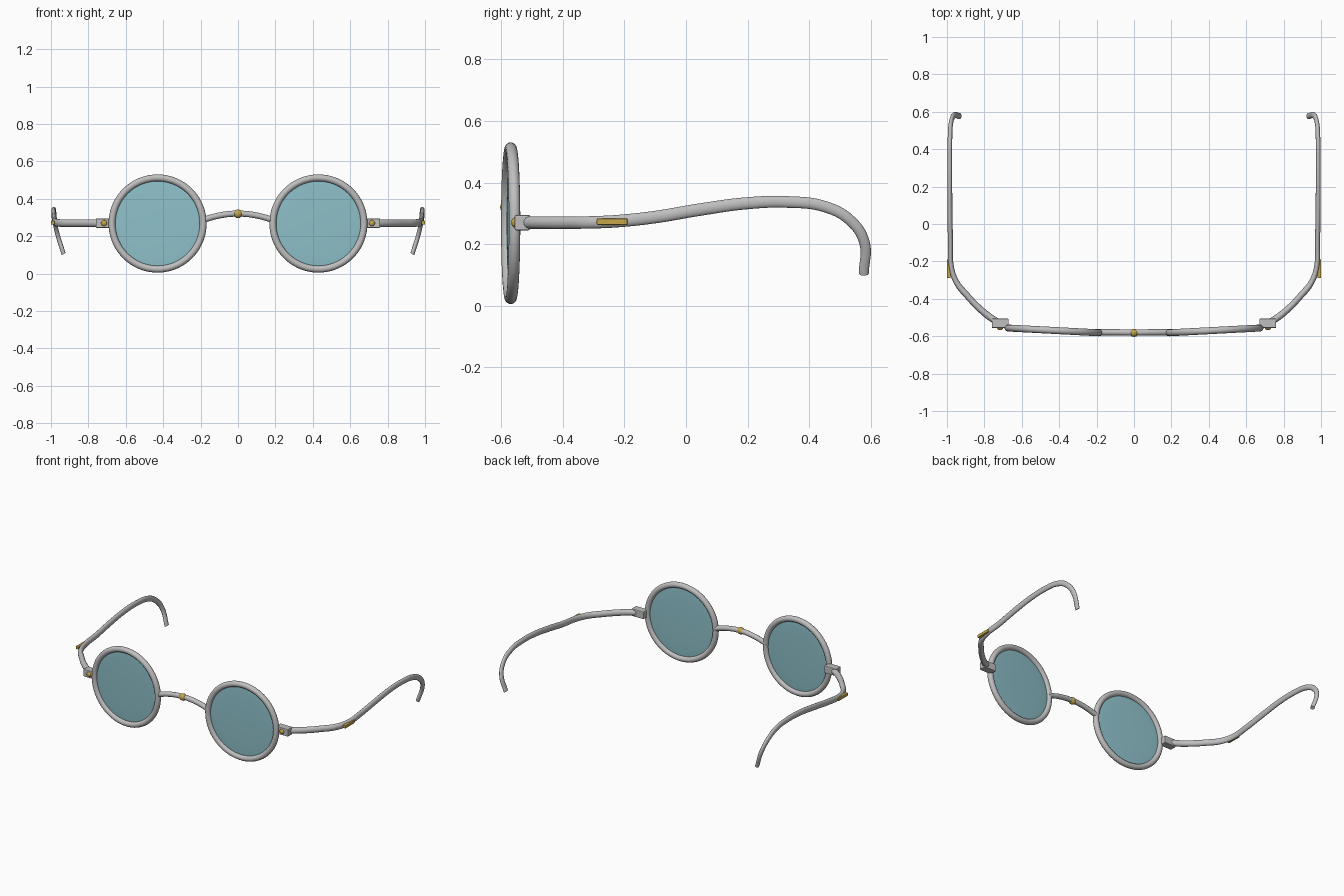
import bpy
import math
from mathutils import Vector

cube = bpy.data.objects.get("Cube")
if cube:
    bpy.data.objects.remove(cube)


def material(name, color):
    m = bpy.data.materials.new(name)
    m.use_nodes = True
    m.diffuse_color = (*color, 1)
    bsdf = next(n for n in m.node_tree.nodes if n.type == "BSDF_PRINCIPLED")
    bsdf.inputs["Base Color"].default_value = (*color, 1)
    return m


silver = material("silver metal", (0.52, 0.52, 0.52))
gold = material("gold metal", (0.56, 0.38, 0.07))
tint = material("blue tinted glass", (0.27, 0.53, 0.59))


def finish(name, mat, smooth=True):
    ob = bpy.context.object
    ob.name = name
    ob.data.materials.append(mat)
    if smooth:
        bpy.ops.object.shade_smooth_by_angle(angle=math.radians(40))
    return ob


def ball(name, mat, loc, scale, rot=(0, 0, 0)):
    bpy.ops.mesh.primitive_uv_sphere_add(segments=48, ring_count=24, radius=1,
                                         location=loc, rotation=rot)
    bpy.context.object.scale = scale
    return finish(name, mat)


def box(name, mat, loc, size, bevel):
    bpy.ops.mesh.primitive_cube_add(size=1, location=loc)
    ob = finish(name, mat, False)
    ob.scale = size
    bpy.ops.object.transform_apply(location=False, rotation=False, scale=True)
    mod = ob.modifiers.new("soft edges", "BEVEL")
    mod.width = bevel
    mod.segments = 2
    return ob


def wire(name, points, radius, squash=1.0, taper=1.0):
    """Smooth round wire through the points, flattened along x by squash."""
    curve = bpy.data.curves.new(name, "CURVE")
    curve.dimensions = "3D"
    curve.bevel_depth = radius
    curve.bevel_resolution = 5
    curve.resolution_u = 8
    curve.use_fill_caps = True
    spline = curve.splines.new("BEZIER")
    spline.bezier_points.add(len(points) - 1)
    for i, (bp, p) in enumerate(zip(spline.bezier_points, points)):
        bp.co = Vector((p[0] / squash, p[1], p[2]))
        bp.handle_left_type = bp.handle_right_type = "AUTO"
        bp.radius = 1 + (taper - 1) * max(0, i / (len(points) - 1) - 0.5) * 2
    ob = bpy.data.objects.new(name, curve)
    bpy.context.collection.objects.link(ob)
    ob.scale.x = squash
    bpy.ops.object.select_all(action="DESELECT")
    ob.select_set(True)
    bpy.context.view_layer.objects.active = ob
    bpy.ops.object.convert(target="MESH")
    return finish(name, silver)


# Ear wire path for the left side, from hinge to hooked tip
temple_path = [(0.73, -0.525, 0.27), (0.80, -0.475, 0.27), (0.89, -0.385, 0.27),
               (0.955, -0.30, 0.271), (0.978, -0.22, 0.275), (0.981, -0.10, 0.288),
               (0.984, 0.05, 0.313), (0.985, 0.20, 0.333), (0.985, 0.33, 0.337),
               (0.984, 0.45, 0.322), (0.98, 0.53, 0.28), (0.965, 0.578, 0.21),
               (0.932, 0.577, 0.105)]

for side, s in (("left", 1), ("right", -1)):
    centre = (s * 0.43, -0.569, 0.268)
    yaw = s * math.radians(3)

    # Rim and lens
    bpy.ops.mesh.primitive_torus_add(major_radius=0.244, minor_radius=0.0185,
                                     major_segments=72, minor_segments=16,
                                     location=centre, rotation=(math.pi / 2, 0, yaw))
    finish(side + "_rim", silver)
    ball(side + "_lens", tint, centre, (0.234, 0.006, 0.234), (0, 0, yaw))

    # Hinge block with rivet
    box(side + "_hinge", silver, (s * 0.715, -0.531, 0.27), (0.09, 0.05, 0.05), 0.005)
    ball(side + "_rivet", gold, (s * 0.716, -0.556, 0.27), (0.016, 0.011, 0.016))

    # Ear wire and its gold plate
    wire(side + "_temple", [(s * x, y, z) for x, y, z in temple_path], 0.0205, 0.66, 0.8)
    box(side + "_temple_plate", gold, (s * 0.99, -0.24, 0.273), (0.02, 0.1, 0.02), 0.003)

# Bridge with centre bead
wire("bridge", [(-0.195, -0.579, 0.285), (-0.10, -0.579, 0.311), (0, -0.58, 0.321),
                (0.10, -0.579, 0.311), (0.195, -0.579, 0.285)], 0.0165)
ball("bridge_bead", gold, (0, -0.582, 0.32), (0.024, 0.021, 0.023))
